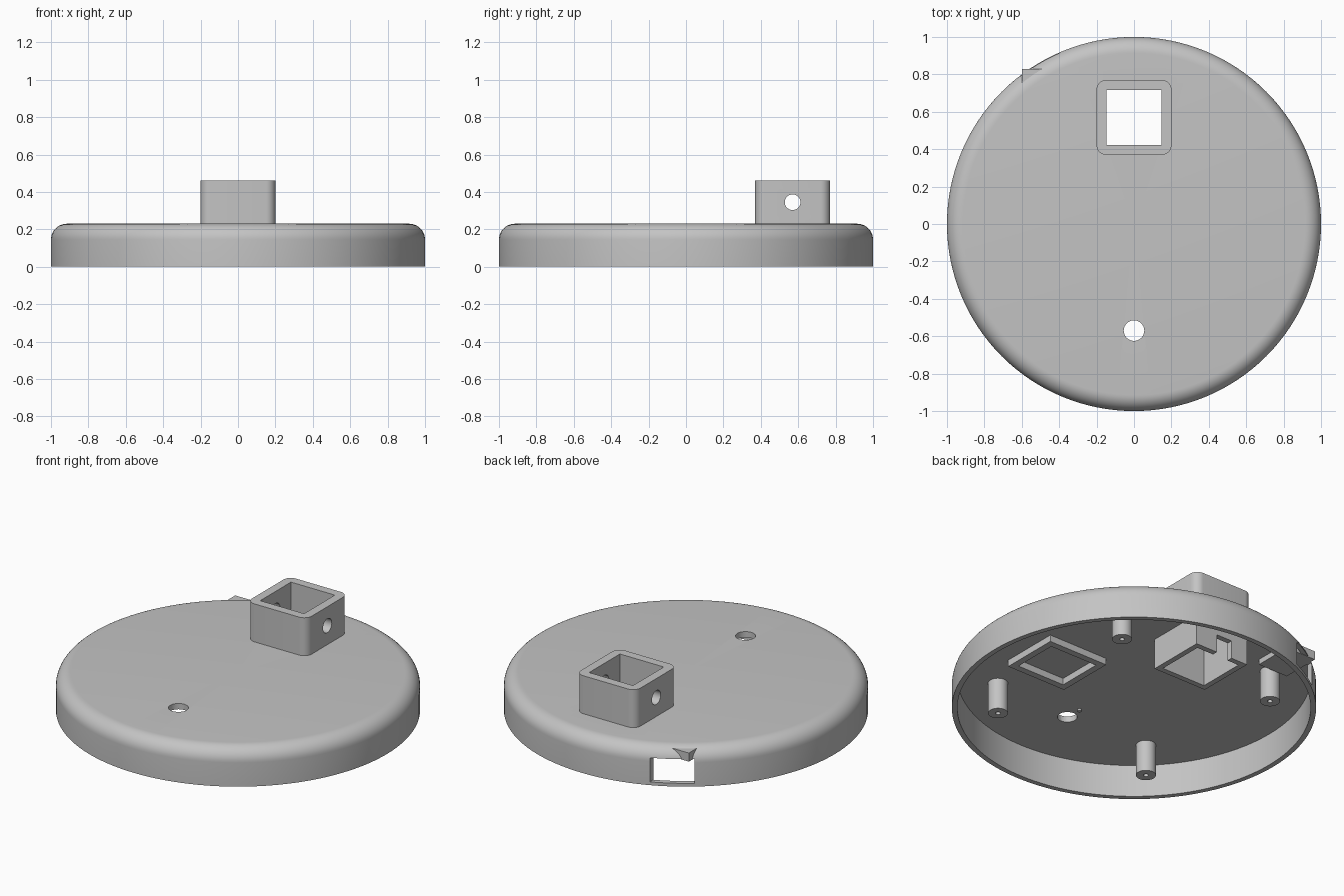
import bpy, bmesh, math
from mathutils import Matrix, Vector

if "Cube" in bpy.data.objects:
    bpy.data.objects.remove(bpy.data.objects["Cube"], do_unlink=True)

grey = bpy.data.materials.new("plain_grey")
grey.use_nodes = True
tone = (0.55, 0.55, 0.55, 1)
grey.diffuse_color = tone
grey.node_tree.nodes["Principled BSDF"].inputs["Base Color"].default_value = tone

ROOF = 0.195       # underside of the lid
TOP = 0.23
TUBE_Y = 0.57


def finish(name, bm):
    bmesh.ops.recalc_face_normals(bm, faces=bm.faces)
    mesh = bpy.data.meshes.new(name)
    bm.to_mesh(mesh)
    bm.free()
    mesh.materials.append(grey)
    obj = bpy.data.objects.new(name, mesh)
    bpy.context.collection.objects.link(obj)
    return obj


def box(name, low, high, corner=0):
    """Box between two corners, with optional rounded vertical edges."""
    bm = bmesh.new()
    low, high = Vector(low), Vector(high)
    size = high - low
    bmesh.ops.create_cube(bm, size=1, matrix=Matrix.Translation((low + high) / 2) @ Matrix.Diagonal((*size, 1)))
    if corner:
        upright = [e for e in bm.edges if abs(e.verts[0].co.z - e.verts[1].co.z) > size.z / 2]
        bmesh.ops.bevel(bm, geom=upright, offset=corner, segments=8, profile=0.5, affect='EDGES')
    return finish(name, bm)


def cylinder(name, centre, radius, length, axis='Z', sides=32):
    bm = bmesh.new()
    turn = Matrix.Rotation(math.pi / 2, 4, 'Y') if axis == 'X' else Matrix()
    bmesh.ops.create_cone(bm, cap_ends=True, segments=sides, radius1=radius, radius2=radius,
                          depth=length, matrix=Matrix.Translation(centre) @ turn)
    return finish(name, bm)


def select_only(obj):
    bpy.ops.object.select_all(action='DESELECT')
    obj.select_set(True)
    bpy.context.view_layer.objects.active = obj


def cut(obj, *cutters):
    """Subtract the cutters, then discard them."""
    for cutter in cutters:
        mod = obj.modifiers.new("cut", 'BOOLEAN')
        mod.operation = 'DIFFERENCE'
        mod.solver = 'EXACT'
        mod.object = cutter
        select_only(obj)
        bpy.ops.object.modifier_apply(modifier=mod.name)
        bpy.data.objects.remove(cutter, do_unlink=True)


def smooth(obj):
    select_only(obj)
    bpy.ops.object.shade_smooth_by_angle(angle=math.radians(30))


def bore():
    return box("bore", (-0.147, TUBE_Y - 0.147, -0.1), (0.147, TUBE_Y + 0.147, 0.6))


# Round lid: lathed section with a rounded shoulder and hollow underside
fillet = 0.085
arc = [(1 - fillet + fillet * math.cos(a), TOP - fillet + fillet * math.sin(a))
       for a in (math.pi / 2 * i / 10 for i in range(11))]
section = [(0, ROOF), (0.97, ROOF), (0.97, 0), (1, 0)] + arc + [(0, TOP)]
bm = bmesh.new()
verts = [bm.verts.new((r, 0, z)) for r, z in section]
edges = [bm.edges.new(pair) for pair in zip(verts, verts[1:])]
bmesh.ops.spin(bm, geom=verts + edges, cent=(0, 0, 0), axis=(0, 0, 1), angle=math.tau, steps=128)
bmesh.ops.remove_doubles(bm, verts=bm.verts, dist=0.0001)
lid = finish("round_lid", bm)
cut(lid, bore(),
    cylinder("cable_hole", (0, -0.57, 0.2), 0.055, 0.3),
    box("plug_opening", (-0.61, 0.68, 0.02), (-0.4, 1.1, 0.165)))
smooth(lid)

# Square socket on top, with a cross hole for a pin
socket = box("square_socket", (-0.2, TUBE_Y - 0.2, ROOF), (0.2, TUBE_Y + 0.2, 0.46), 0.05)
cut(socket, bore(), cylinder("pin_hole", (0, TUBE_Y, 0.345), 0.042, 0.6, 'X'))
smooth(socket)

# Socket skirt below the lid, with a wire slot at the back
skirt = box("socket_skirt", (-0.18, TUBE_Y - 0.18, 0.01), (0.18, TUBE_Y + 0.18, 0.21))
cut(skirt, bore(), box("wire_slot", (-0.07, 0.7, -0.1), (0.035, 0.8, 0.12)))

# Plug housing whose corner breaks through the shoulder
box("plug_housing", (-0.6, 0.59, 0.163), (-0.4, 0.83, 0.215))

# Rectangular locating frame on the underside
frame = box("locating_frame", (0.25, -0.3, 0.155), (0.65, 0.06, 0.21))
cut(frame, box("frame_inside", (0.29, -0.26, 0.1), (0.61, 0.02, 0.3)))
# keep the frame top buried inside the lid thickness

# Four screw posts with pilot holes
for x, x_name in ((-0.53, "right"), (0.53, "left")):
    for y, y_name in ((-0.53, "front"), (0.53, "back")):
        post = cylinder(f"{y_name}_{x_name}_post", (x, y, 0.105), 0.055, 0.2)
        cut(post, cylinder("pilot_hole", (x, y, 0.05), 0.014, 0.24, sides=16))
        smooth(post)

# Small nub beside the cable hole
cylinder("small_nub", (0, -0.465, 0.195), 0.012, 0.02, sides=12)
